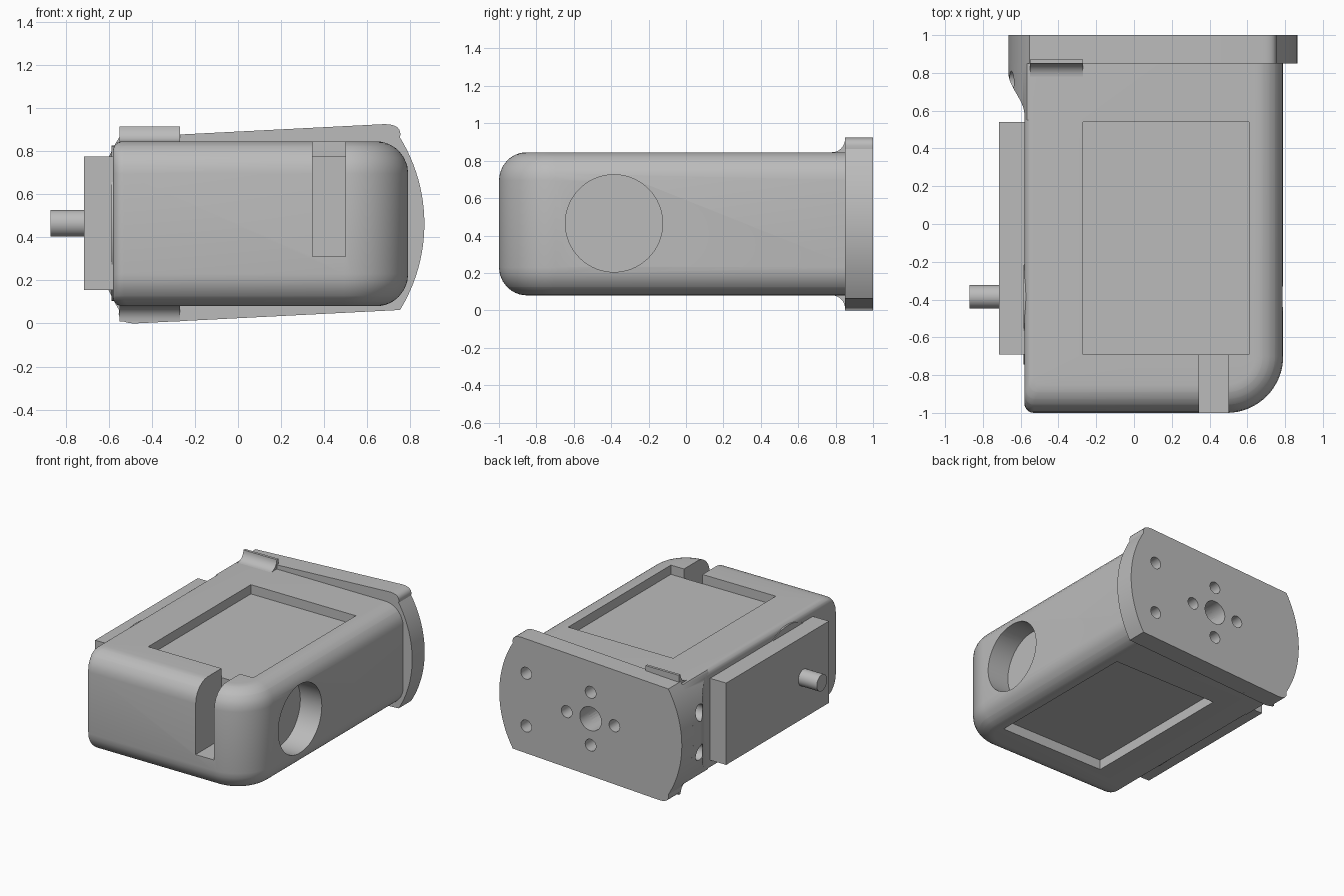
import bpy, bmesh, math
from mathutils import Vector, Matrix

if "Cube" in bpy.data.objects:
    bpy.data.objects.remove(bpy.data.objects["Cube"])

gray = bpy.data.materials.new("plain_gray")
gray.diffuse_color = (0.5, 0.5, 0.5, 1)
gray.use_nodes = True
gray.node_tree.nodes["Principled BSDF"].inputs["Base Color"].default_value = gray.diffuse_color

ZC, XC, R = 0.4625, 0.1, 0.765      # mid height, flange centre, flange radius
SY, SZ = -0.385, 0.465              # motor shaft axis


def finish(name, bm):
    bmesh.ops.recalc_face_normals(bm, faces=bm.faces)
    me = bpy.data.meshes.new(name)
    bm.to_mesh(me)
    bm.free()
    me.materials.append(gray)
    ob = bpy.data.objects.new(name, me)
    bpy.context.collection.objects.link(ob)
    return ob


def loft(name, rings):
    bm = bmesh.new()
    vs = [[bm.verts.new(p) for p in ring] for ring in rings]
    n = len(vs[0])
    for a, b in zip(vs, vs[1:]):
        for i in range(n):
            bm.faces.new((a[i], a[(i + 1) % n], b[(i + 1) % n], b[i]))
    bm.faces.new(vs[0])
    bm.faces.new(vs[-1])
    return finish(name, bm)


def box(name, x, y, z):
    return loft(name, [[(x[0], y[0], h), (x[1], y[0], h), (x[1], y[1], h), (x[0], y[1], h)] for h in z])


def cyl(name, axis, a, b, c, r, n=48):
    """Cylinder along X or Y from a to b; c is the centre in the other two axes."""
    ring = [(c[0] + r * math.cos(2 * math.pi * i / n), c[1] + r * math.sin(2 * math.pi * i / n))
            for i in range(n)]
    place = (lambda t, u, v: (t, u, v)) if axis == 'X' else (lambda t, u, v: (u, t, v))
    return loft(name, [[place(t, u, v) for u, v in ring] for t in (a, b)])


def boolean(ob, cutter, op='DIFFERENCE'):
    m = ob.modifiers.new("cut", 'BOOLEAN')
    m.operation, m.solver, m.object = op, 'EXACT', cutter
    bpy.context.view_layer.objects.active = ob
    bpy.ops.object.modifier_apply(modifier=m.name)
    bpy.data.objects.remove(cutter)


def smooth(ob, deg=30):
    bpy.ops.object.select_all(action='DESELECT')
    ob.select_set(True)
    bpy.context.view_layer.objects.active = ob
    bpy.ops.object.shade_smooth_by_angle(angle=math.radians(deg))


def arc(cx, cy, r, a0, a1, n):
    return [(cx + r * math.cos(math.radians(a0 + (a1 - a0) * i / n)),
             cy + r * math.sin(math.radians(a0 + (a1 - a0) * i / n))) for i in range(n + 1)]


# housing: stacked plan outlines with a big rounded front right corner
def plan(z, dz):
    def inset(r):
        return r - math.sqrt(max(0, r * r - (r - min(dz, r)) ** 2))
    t, tl = inset(0.15), inset(0.045)
    xl, xr, yf, rc = -0.58 + tl, 0.79 - t, -1 + t, 0.3 - t
    pts = [(xl, 0.9)] + arc(xl + 0.05, yf + 0.05, 0.05, 180, 270, 6)
    pts += arc(xr - rc, yf + rc, rc, 270, 360, 16) + [(xr, 0.9)]
    return [(x, y, z) for x, y in pts]


depths = sorted({round(r * (1 - math.cos(math.radians(a))), 5)
                 for r in (0.15, 0.045) for a in range(0, 91, 15)})
rings = [plan(0.08 + d, d) for d in depths]
rings += [plan(0.845 - d, d) for d in reversed(depths)]
body = loft("housing", rings)
boolean(body, box("window_cutter", (-0.27, 0.61), (-0.69, 0.54), (-0.1, 1.1)))
boolean(body, box("slot_cutter", (0.345, 0.5), (-1.1, -0.6), (0.31, 1.1)))
boolean(body, cyl("side_hole_cutter", 'X', 0.5, 1.0, (SY, SZ), 0.26, 64))
smooth(body)

# motor filling the window, with its boss and shaft
box("motor_block", (-0.715, 0.61), (-0.69, 0.54), (0.155, 0.775))
smooth(cyl("motor_boss", 'X', -0.586, -0.4, (SY, SZ), 0.36, 64))
smooth(cyl("motor_shaft", 'X', -0.87, -0.7, (SY, SZ), 0.062, 32))

# mounting flange: disc with flat top and bottom and softened corners
outline = []
a = math.degrees(math.asin(0.40 / R))
for side in (0, 180):
    outline += arc(XC, ZC, R, side - a, side + a, 24)
    s = 1 if side == 0 else -1
    x0, z0 = outline[-1][0], outline[-1][1]
    corner, end = Vector((XC + s * 0.665, ZC + s * 0.4625)), Vector((XC + s * 0.58, ZC + s * 0.4625))
    start = Vector((x0, z0))
    for i in range(1, 7):
        t = i / 6
        outline.append(tuple(start * (1 - t) ** 2 + corner * 2 * t * (1 - t) + end * t * t))
flange = loft("mounting_flange", [[(x, y, z) for x, z in outline] for y in (0.85, 1.0)])

# side bulge: S curved plan trimmed by the flange disc
curve = [(-0.4, 0.55), (-0.575, 0.55)]
for i in range(13):
    t = i / 12
    curve.append((-0.58 - 0.085 * (3 * t * t - 2 * t ** 3), 0.58 + 0.22 * t))
curve += [(-0.70, 0.81), (-0.70, 0.86), (-0.4, 0.86)]
bulge = loft("side_bulge", [[(x, y, z) for x, y in curve] for z in (0.085, 0.84)])
boolean(bulge, cyl("disc_trim", 'Y', 0.4, 0.95, (XC, ZC), R, 160), 'INTERSECT')

# bolt holes: centre bore, ring of four, right pair, and the side pair
holes = [(0, 0, 0.09)] + [(0.2 * dx, 0.2 * dz, 0.045) for dx, dz in ((1, 0), (-1, 0), (0, 1), (0, -1))]
holes += [(0.54, 0.2, 0.045), (0.54, -0.2, 0.045)]
for ob in (flange, body):
    for dx, dz, r in holes:
        boolean(ob, cyl("bolt_cutter", 'Y', 0.66, 1.2, (XC + dx, ZC + dz), r, 32))
for dz in (-0.15, 0.15):
    for ob in (bulge, body):
        boolean(ob, cyl("side_bolt_cutter", 'X', -0.9, -0.45, (0.75, ZC + dz), 0.06, 32))
smooth(flange)
smooth(bulge)
smooth(body)

# concave fillets joining housing and flange, above and below
for name, s in (("upper_fillet", 1), ("lower_fillet", -1)):
    prof = arc(0.78, 0.3825 + 0.07, 0.07, 270, 360, 8) + [(0.87, 0.4525), (0.87, 0.36), (0.78, 0.36)]
    smooth(loft(name, [[(x, y, ZC + s * z) for y, z in prof] for x in (-0.55, -0.27)]))
